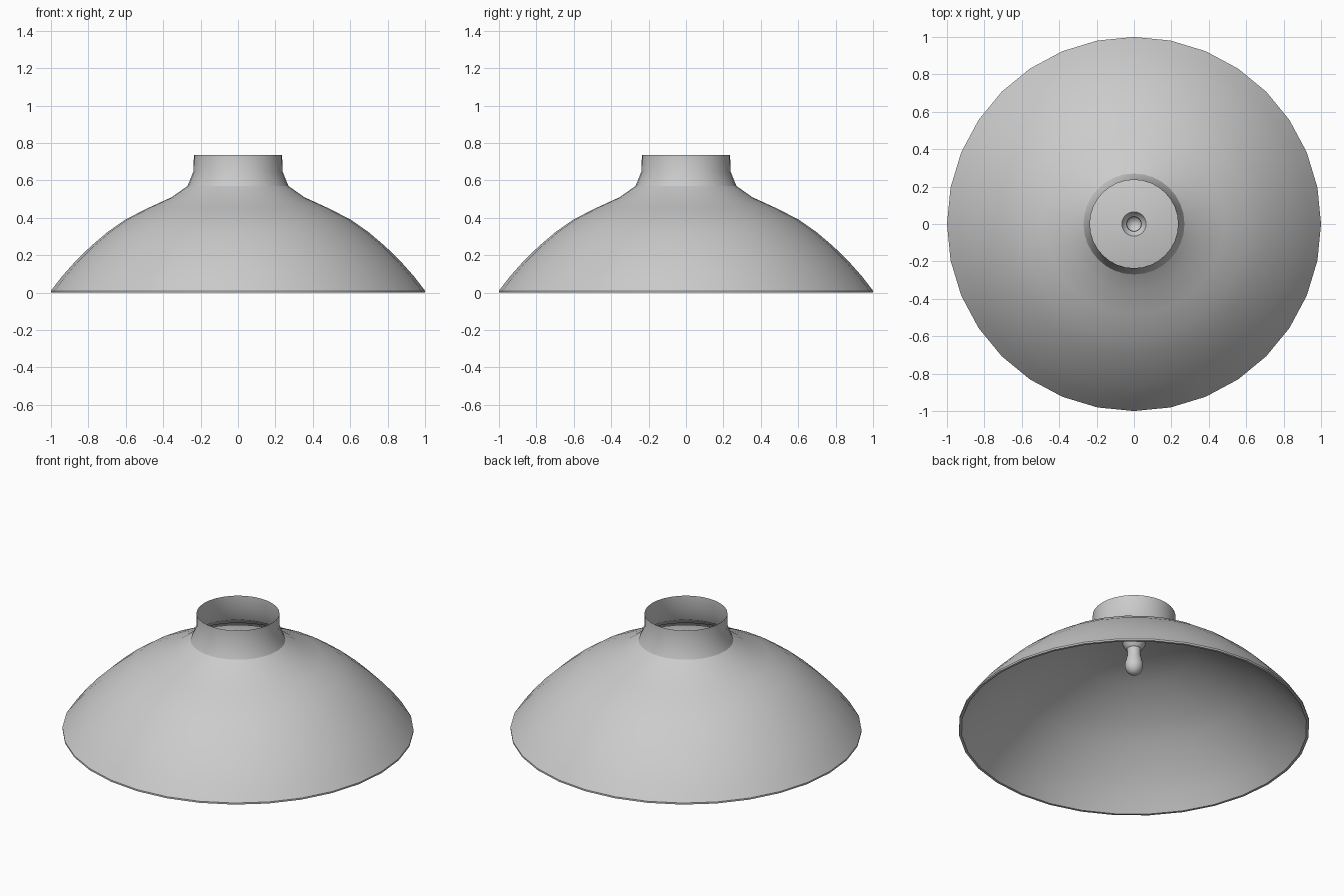
import bpy, bmesh, math

if "Cube" in bpy.data.objects:
    bpy.data.objects.remove(bpy.data.objects["Cube"])

SIDES = 32


def lathe(name, profile, sides=SIDES, angle=30):
    """Spin an (r, z) profile round the z axis."""
    bm = bmesh.new()
    rings = []
    for r, z in profile:
        if r == 0:
            rings.append([bm.verts.new((0, 0, z))] * sides)
        else:
            rings.append([bm.verts.new((r * math.cos(2 * math.pi * i / sides),
                                        r * math.sin(2 * math.pi * i / sides), z))
                          for i in range(sides)])
    for a, b in zip(rings, rings[1:]):
        for i in range(sides):
            j = (i + 1) % sides
            quad = list(dict.fromkeys((a[i], a[j], b[j], b[i])))
            bm.faces.new(quad)
    mesh = bpy.data.meshes.new(name)
    bm.to_mesh(mesh)
    bm.free()
    obj = bpy.data.objects.new(name, mesh)
    bpy.context.collection.objects.link(obj)
    bpy.ops.object.select_all(action='DESELECT')
    obj.select_set(True)
    bpy.context.view_layer.objects.active = obj
    bpy.ops.object.shade_smooth_by_angle(angle=math.radians(angle))
    return obj


# outer shade, from the rim lip up to the neck base
lathe("outer_shade", [(0.985, 0), (1.0, 0), (1.0, 0.01), (0.94, 0.088), (0.87, 0.167),
                      (0.79, 0.245), (0.70, 0.322), (0.60, 0.392), (0.48, 0.453),
                      (0.355, 0.51), (0.27, 0.57)])

# open collar at the top
lathe("neck_collar", [(0.27, 0.57), (0.238, 0.648), (0.236, 0.737)])

# inner reflector: domed ceiling with a small funnel for the bulb
lathe("inner_reflector", [(0.04, 0.515), (0.05, 0.522), (0.065, 0.55), (0.2, 0.54),
                          (0.355, 0.498), (0.475, 0.441), (0.593, 0.38), (0.69, 0.31),
                          (0.778, 0.234), (0.857, 0.157), (0.927, 0.078), (0.985, 0)])

# hanging bulb with an open neck
bulb = [(0, 0.35)]
bulb += [(0.052 * math.sin(t), 0.41 - 0.06 * math.cos(t))
         for t in (math.pi * k / 12 for k in range(1, 8))]
bulb += [(0.044, 0.45), (0.038, 0.475), (0.037, 0.495), (0.04, 0.515)]
lathe("bulb", bulb[::-1], angle=40)
